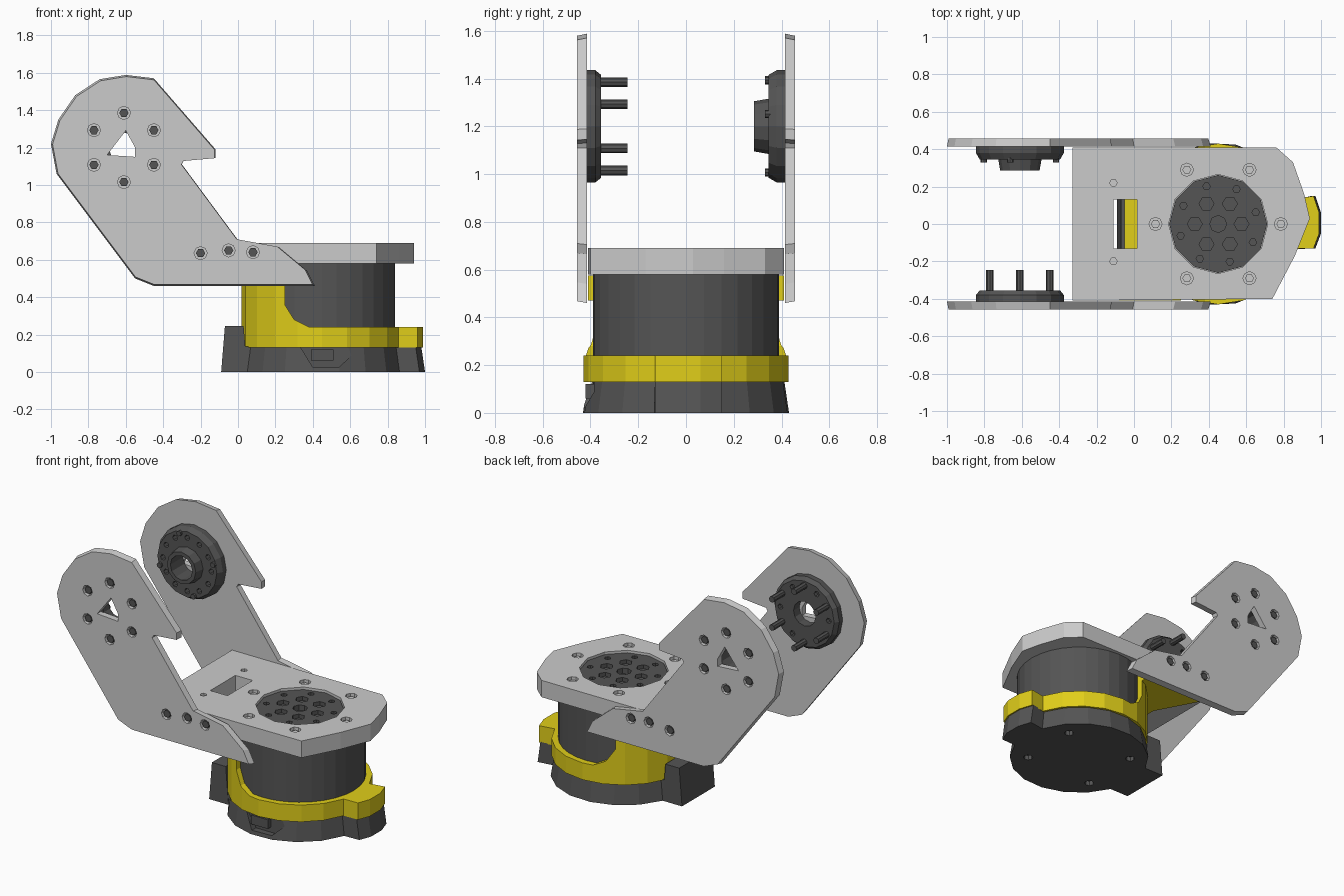
import bpy, bmesh
from math import cos, sin, radians, pi

if "Cube" in bpy.data.objects:
    bpy.data.objects.remove(bpy.data.objects["Cube"])


def material(name, rgb):
    m = bpy.data.materials.new(name)
    m.diffuse_color = (*rgb, 1)
    m.use_nodes = True
    m.node_tree.nodes["Principled BSDF"].inputs["Base Color"].default_value = m.diffuse_color
    return m


DARK = material("dark_grey", (0.09, 0.09, 0.09))
YELLOW = material("yellow", (0.75, 0.62, 0.01))


def ring(cx, cy, r, n=12, start=0.0):
    return [(cx + r * cos(start + 2 * pi * i / n), cy + r * sin(start + 2 * pi * i / n)) for i in range(n)]


def arc(cx, cy, r, a, b, n):
    return [(cx + r * cos(radians(a + (b - a) * i / n)), cy + r * sin(radians(a + (b - a) * i / n)))
            for i in range(n + 1)]


def solid(name, prisms, mat=None):
    """Each prism is (points, axis, low, high[, points at high])."""
    bm = bmesh.new()
    for pts, axis, lo, hi, *top in prisms:
        def place(p, h):
            return (p[0], h, p[1]) if axis == "y" else (p[0], p[1], h)
        a = [bm.verts.new(place(p, lo)) for p in pts]
        b = [bm.verts.new(place(p, hi)) for p in (top[0] if top else pts)]
        bm.faces.new(a)
        bm.faces.new(b[::-1])
        for i in range(len(a)):
            j = (i + 1) % len(a)
            bm.faces.new((a[i], b[i], b[j], a[j]))
    bmesh.ops.recalc_face_normals(bm, faces=bm.faces)
    me = bpy.data.meshes.new(name)
    bm.to_mesh(me)
    bm.free()
    ob = bpy.data.objects.new(name, me)
    bpy.context.collection.objects.link(ob)
    if mat:
        me.materials.append(mat)
    return ob


def boolean(ob, prisms, op="DIFFERENCE"):
    cutter = solid("cutter", prisms)
    cutter.hide_render = True
    mod = ob.modifiers.new("cut", "BOOLEAN")
    mod.operation, mod.solver, mod.object = op, "EXACT", cutter
    bpy.context.view_layer.objects.active = ob
    bpy.ops.object.modifier_apply(modifier=mod.name)
    bpy.data.objects.remove(cutter, do_unlink=True)
    return ob


def box(x0, x1, y0, y1):
    return [(x0, y0), (x1, y0), (x1, y1), (x0, y1)]


CX = 0.45                       # turning axis of the base


def base_outline(r, rear, tip):
    back = [(rear, 0.17), (rear, -0.17)] if rear is not None else []
    if back:
        sides = arc(CX, 0, r, 18, 157, 7), arc(CX, 0, r, 203, 342, 7)
    else:
        sides = arc(CX, 0, r, 18, 180, 9), arc(CX, 0, r, 198, 342, 8)
    return sides[0] + back + sides[1] + [(tip - 0.03, -0.13), (tip, -0.05), (tip, 0.06), (tip - 0.03, 0.15)]


# Base foot with recess on the front and screw holes underneath
foot = solid("base_foot", [(base_outline(0.435, -0.09, 1.0), "z", 0, 0.135,
                            base_outline(0.415, -0.075, 0.98))], DARK)
boolean(foot, [([(0.33, 0.14), (0.4, 0.025), (0.54, 0.025), (0.66, 0.14)], "y", -0.5, -0.385)]
        + [(ring(CX + x, y, 0.03, 8), "z", -0.1, 0.03) for x in (-0.25, 0.25) for y in (-0.2, 0.2)])
solid("base_rear_block", [([(-0.09, 0), (0.05, 0), (0.03, 0.245), (-0.07, 0.245)], "y", -0.17, 0.17)], DARK)
solid("front_socket", [(box(0.39, 0.51, 0.06, 0.12), "y", -0.42, -0.36)], DARK)

# Motor drum
solid("motor_drum", [(ring(CX, 0, 0.39, 32), "z", 0.12, 0.6)], DARK)

# Yellow collar: base outline trimmed by its side profile
collar = solid("yellow_collar", [(base_outline(0.43, None, 0.99), "z", 0.13, 0.58)], YELLOW)
boolean(collar, [([(-0.1, 0.13), (1.1, 0.13), (1.1, 0.24), (0.38, 0.24), (0.3, 0.28),
                   (0.25, 0.36), (0.25, 0.58), (-0.1, 0.58)], "y", -0.6, 0.6)], "INTERSECT")
boolean(collar, [(ring(CX, 0, 0.37, 24), "z", 0.0, 0.7)])

# Yellow shelf under the top plate, notched at the rear
solid("yellow_shelf", [([(0.25, -0.41), (0.25, 0.41), (-0.2, 0.41), (-0.05, 0.13), (-0.05, -0.13), (-0.2, -0.41)],
                        "z", 0.47, 0.575,
                        )], YELLOW).data.update()
boolean(bpy.data.objects["yellow_shelf"], [(ring(CX, 0, 0.37, 24), "z", 0.3, 0.7)])

# Top plate with horn opening, cable slot and screw holes
plate_screws = [(CX + 0.335 * cos(a * pi / 3), 0.335 * sin(a * pi / 3)) for a in range(6)]
plate = solid("top_plate", [([(-0.33, -0.41), (0.74, -0.4), (0.86, -0.17), (0.94, 0.03), (0.91, 0.16),
                              (0.85, 0.33), (0.76, 0.41), (-0.33, 0.41)], "z", 0.58, 0.69)])
boolean(plate, [(ring(CX, 0, 0.265, 12), "z", 0.61, 0.8),
                (box(-0.11, 0.015, -0.13, 0.13), "z", 0.5, 0.8)]
        + [(ring(x, y, 0.035, 8), "z", 0.655, 0.8) for x, y in plate_screws]
        + [(ring(-0.11, y, 0.02, 6), "z", 0.64, 0.8) for y in (-0.2, 0.22)])
solid("plate_screws", [(ring(x, y, 0.024, 6), "z", 0.65, 0.675) for x, y in plate_screws])

# Turning horn in the top plate
horn = solid("base_horn", [(ring(CX, 0, 0.262, 12), "z", 0.6, 0.675)], DARK)
boolean(horn, [(ring(*p, 0.02, 6), "z", 0.64, 0.8) for p in ring(CX, 0, 0.21, 8, 0.3)]
        + [(ring(*p, 0.04, 6), "z", 0.65, 0.8) for p in ring(CX, 0, 0.125, 6)]
        + [(ring(CX, 0, 0.045, 8), "z", 0.64, 0.8)])

# Side arms, one on each side, with elbow horns
ARM = [(0.41, 0.46), (0.37, 0.54), (0.22, 0.665), (0.0, 0.705), (-0.3, 1.11), (-0.29, 1.13), (-0.12, 1.145),
       (-0.12, 1.19), (-0.45, 1.57), (-0.6, 1.588), (-0.74, 1.565), (-0.87, 1.48), (-0.96, 1.35),
       (-1.0, 1.22), (-0.97, 1.06), (-0.55, 0.5), (-0.45, 0.46)]
HX, HZ = -0.61, 1.2
elbow_screws = ring(HX, HZ, 0.185, 6, pi / 6)
side_screws = [(-0.2, 0.635), (-0.05, 0.65), (0.08, 0.64)]

for s, side in ((-1, "front"), (1, "back")):
    inner = [(-0.42 + (x + 0.42) * 0.985, 1.0 + (z - 1.0) * 0.985) for x, z in ARM]
    arm = solid(side + "_arm", [(ARM, "y", s * 0.415, s * 0.44), (ARM, "y", s * 0.44, s * 0.457, inner)][:1])
    bpy.data.objects.remove(arm, do_unlink=True)
    arm = solid(side + "_arm", [(ARM, "y", s * 0.415, s * 0.457, inner)])
    boolean(arm, [([(-0.7, 1.16), (-0.55, 1.15), (-0.55, 1.2), (-0.6, 1.29)], "y", s * 0.3, s * 0.6)]
            + [(ring(x, z, 0.035, 8), "y", s * 0.43, s * 0.6) for x, z in elbow_screws + side_screws])
    solid(side + "_arm_screws", [(ring(x, z, 0.025, 6), "y", s * 0.42, s * 0.45)
                                 for x, z in elbow_screws + side_screws], DARK)

    face = 0.355 if s < 0 else 0.345
    disc = [(ring(HX, HZ, 0.235, 16), "y", s * 0.42, s * 0.38),
            (ring(HX, HZ, 0.235, 16), "y", s * 0.38, s * face, ring(HX, HZ, 0.215, 16))]
    elbow = solid(side + "_elbow_horn", disc[:1], DARK)
    boolean(elbow, disc[1:], "UNION")
    if s > 0:                   # hub ring facing inward
        boolean(elbow, [(ring(HX, HZ, 0.12, 12), "y", 0.37, 0.285, ring(HX, HZ, 0.105, 12))], "UNION")
    boolean(elbow, [(ring(HX, HZ, 0.08, 12), "y", s * 0.2, s * 0.5)]
            + [(ring(*p, 0.018, 6), "y", s * 0.3, s * 0.38)
               for p in ring(HX, HZ, 0.175, 12, 0.0)[::(2 if s < 0 else 1)]])
    # Long pins on the front horn, short studs on the back one
    tip, rad = (0.245, 0.02) if s < 0 else (0.33, 0.017)
    pins = elbow_screws if s < 0 else ring(HX, HZ, 0.2, 4, pi / 12)
    solid(side + "_horn_pins", [(ring(x, z, rad, 8), "y", s * 0.4, s * tip) for x, z in pins], DARK)
